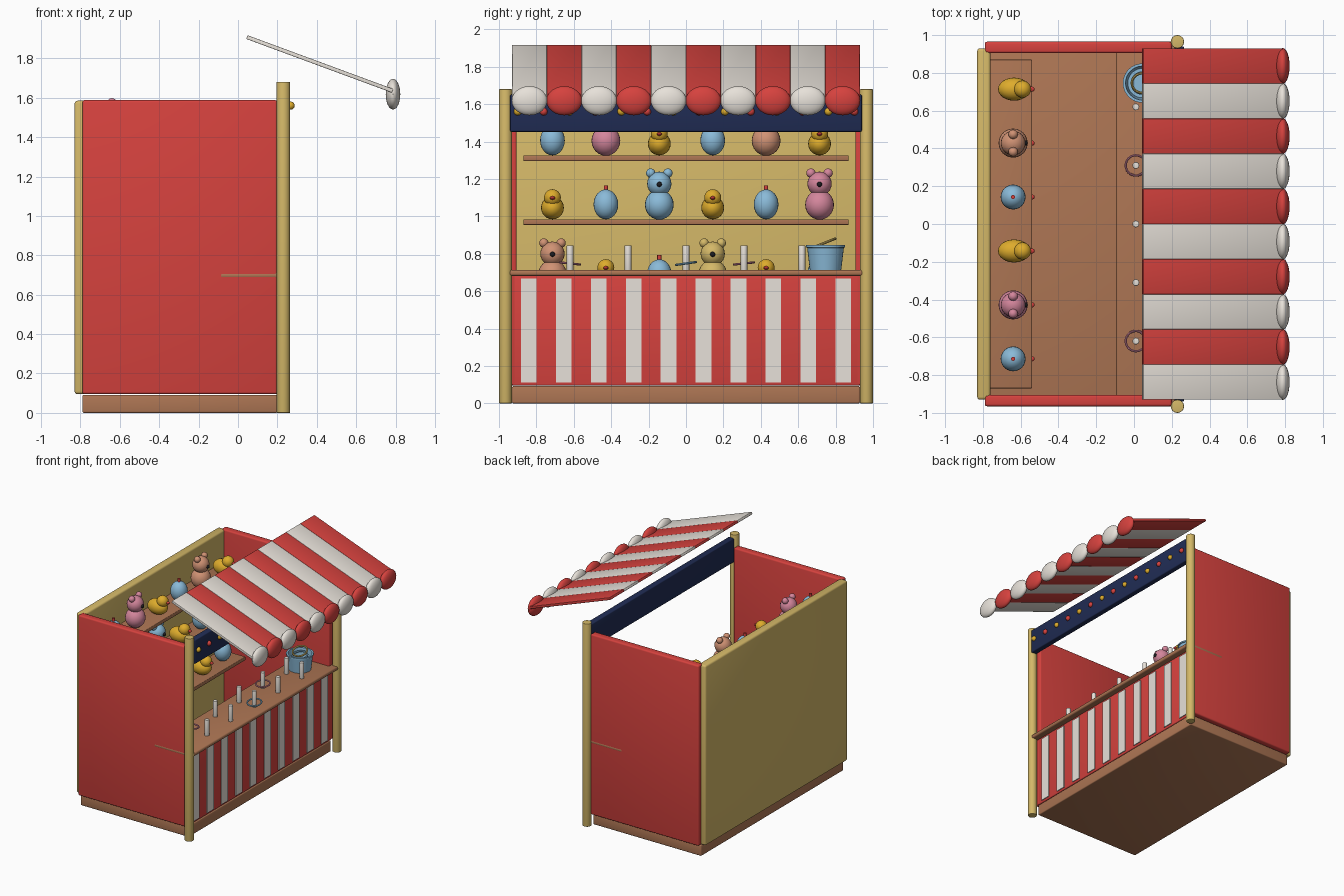
import bpy, math
from mathutils import Vector

if "Cube" in bpy.data.objects:
    bpy.data.objects.remove(bpy.data.objects["Cube"])

# ---------- colours ----------
def srgb(r, g, b):
    f = lambda c: c / 12.92 if c <= 0.04045 else ((c + 0.055) / 1.055) ** 2.4
    return (f(r / 255), f(g / 255), f(b / 255), 1.0)

COLOURS = {
    "red": (214, 66, 62), "white": (232, 226, 218), "tan": (212, 184, 104),
    "brown": (174, 118, 84), "navy": (32, 44, 84), "gold": (222, 172, 44),
    "sky_blue": (138, 186, 216), "pink": (212, 134, 156),
    "peach": (208, 146, 116), "black": (28, 28, 32),
}
MATS = {}
for key, rgb in COLOURS.items():
    MATS[key] = bpy.data.materials.new(key)
    MATS[key].diffuse_color = srgb(*rgb)

# ---------- helpers ----------
def finish(name, colour, bevel=0.0):
    ob = bpy.context.object
    ob.name = name
    ob.data.materials.append(MATS[colour])
    bpy.ops.object.transform_apply(location=False, rotation=True, scale=True)
    if bevel:
        m = ob.modifiers.new("Bevel", "BEVEL")
        m.width, m.segments = bevel, 3
        bpy.ops.object.modifier_apply(modifier=m.name)
    bpy.ops.object.shade_smooth_by_angle(angle=math.radians(35))
    return ob

def box(name, colour, x, y, z, bevel=0.0):
    """Box given by (min, max) ranges."""
    bpy.ops.mesh.primitive_cube_add(size=1, location=[(a + b) / 2 for a, b in (x, y, z)])
    bpy.context.object.scale = [b - a for a, b in (x, y, z)]
    return finish(name, colour, bevel)

def ball(name, colour, loc, radii, seg=24):
    bpy.ops.mesh.primitive_uv_sphere_add(segments=seg, ring_count=seg // 2, radius=1, location=loc)
    bpy.context.object.scale = radii if isinstance(radii, tuple) else (radii,) * 3
    return finish(name, colour)

def rod(name, colour, x, y, z0, z1, r, bevel=0.0, seg=24):
    bpy.ops.mesh.primitive_cylinder_add(vertices=seg, radius=r, depth=z1 - z0,
                                        location=(x, y, (z0 + z1) / 2))
    return finish(name, colour, bevel)

def ring(name, colour, loc, r, thick, tilt):
    bpy.ops.mesh.primitive_torus_add(major_segments=32, minor_segments=8, major_radius=r,
                                     minor_radius=thick, location=loc,
                                     rotation=(math.radians(tilt), 0, 0))
    return finish(name, colour)

def lathe(name, colour, loc, profile, seg=32):
    verts, faces, n = [], [], len(profile)
    for i in range(seg):
        a = 2 * math.pi * i / seg
        verts += [(r * math.cos(a), r * math.sin(a), z) for r, z in profile]
    for i in range(seg):
        j = (i + 1) % seg
        faces += [(i*n + k, j*n + k, j*n + k + 1, i*n + k + 1) for k in range(n - 1)]
    faces.append([i * n for i in reversed(range(seg))])
    faces.append([i * n + n - 1 for i in range(seg)])
    me = bpy.data.meshes.new(name)
    me.from_pydata(verts, [], faces)
    ob = bpy.data.objects.new(name, me)
    ob.location = loc
    bpy.context.collection.objects.link(ob)
    bpy.ops.object.select_all(action='DESELECT')
    ob.select_set(True)
    bpy.context.view_layer.objects.active = ob
    return finish(name, colour)

# ---------- booth shell ----------
box("base", "brown", (-0.79, 0.2), (-0.93, 0.93), (0, 0.092), 0.008)
box("back_wall", "tan", (-0.83, -0.76), (-0.93, 0.93), (0.095, 1.585), 0.015)
for side, s in (("left", -1), ("right", 1)):
    box(f"{side}_wall", "red", (-0.79, 0.2), tuple(sorted((s * 0.905, s * 0.965))),
        (0.095, 1.588), 0.012)
    rod(f"{side}_post", "tan", 0.23, s * 0.965, 0, 1.68, 0.035, 0.004)

# ---------- counter with striped front ----------
box("counter_front", "red", (0.15, 0.2), (-0.93, 0.93), (0.095, 0.69), 0.008)
for i in range(10):
    y = -0.84 + i * 0.1867
    box(f"counter_stripe_{i}", "white", (0.199, 0.207), (y - 0.042, y + 0.042), (0.112, 0.667))
box("counter_top", "brown", (-0.095, 0.255), (-0.966, 0.966), (0.682, 0.714), 0.012)

# ---------- sign board with bulbs ----------
box("sign_board", "navy", (0.215, 0.265), (-0.94, 0.94), (1.452, 1.652), 0.008)
for i in range(14):
    ball(f"sign_bulb_{i}", "red" if i % 2 else "gold",
         (0.267, -0.9 + i * 1.8 / 13, 1.56), 0.021, 12)

# ---------- striped awning with scalloped edge ----------
top, low = Vector((0.045, 0, 1.908)), Vector((0.785, 0, 1.635))
mid, run = (top + low) / 2, low - top
for i in range(10):
    y, colour = -0.837 + i * 0.186, "red" if i % 2 else "white"
    bpy.ops.mesh.primitive_cube_add(size=1, location=(mid.x, y, mid.z),
                                    rotation=(0, math.atan2(-run.z, run.x), 0))
    bpy.context.object.scale = (run.length, 0.186, 0.02)
    finish(f"awning_stripe_{i}", colour, 0.003)
    ball(f"awning_scallop_{i}", colour, (0.787, y, 1.618), (0.037, 0.095, 0.078))

# ---------- prize shelves ----------
SHELVES = [0.61, 0.984, 1.326]
for i, z in enumerate(SHELVES):
    box(f"shelf_{i}", "brown", (-0.77, -0.54), (-0.87, 0.87), (z - 0.03, z), 0.005)

def bear(n, y, z, colour):
    x = -0.64
    ball(f"bear_body_{n}", colour, (x, y, z + 0.078), (0.077, 0.077, 0.08))
    ball(f"bear_head_{n}", colour, (x, y, z + 0.19), 0.065)
    for s in (-1, 1):
        ball(f"bear_ear_{n}", colour, (x, y + s * 0.046, z + 0.247), 0.025, 16)
    ball(f"bear_nose_{n}", "black", (x + 0.064, y, z + 0.187), 0.014, 12)

def duck(n, y, z, _):
    ball(f"duck_body_{n}", "gold", (-0.635, y, z + 0.062), (0.085, 0.061, 0.062))
    ball(f"duck_head_{n}", "gold", (-0.59, y, z + 0.116), 0.045)
    ball(f"duck_beak_{n}", "red", (-0.542, y, z + 0.114), (0.016, 0.014, 0.01), 12)

def bottle(n, y, z, _):
    ball(f"bottle_body_{n}", "sky_blue", (-0.64, y, z + 0.08), (0.066, 0.066, 0.08))
    rod(f"bottle_stopper_{n}", "red", -0.64, y, z + 0.14, z + 0.182, 0.011, seg=12)

# prizes repeat in threes, shifted by one on each shelf
KINDS = [bear, duck, bottle]
BEAR_COLOURS = [["peach", "tan"], ["sky_blue", "pink"], ["pink", "peach"]]
for row, z in enumerate(SHELVES):
    for i in range(6):
        kind = KINDS[(i + row) % 3]
        kind(f"{row}_{i}", -0.714 + i * 0.2856, z, BEAR_COLOURS[row][i // 3])

# ---------- ring toss game on the counter ----------
for i in range(5):
    for x in (0.01, 0.15):
        rod(f"peg_{i}", "white", x, -0.62 + i * 0.31, 0.71, 0.845, 0.018, 0.004, 16)
ring("toss_ring_back_left", "pink", (0.01, -0.62, 0.748), 0.054, 0.006, -6)
ring("toss_ring_front_middle", "sky_blue", (0.15, 0.0, 0.748), 0.054, 0.006, 8)
ring("toss_ring_back_right", "pink", (0.01, 0.31, 0.748), 0.054, 0.006, 6)

# ---------- bucket holding spare rings ----------
lathe("bucket", "sky_blue", (0.045, 0.746, 0.714),
      [(0.084, 0), (0.098, 0.118), (0.104, 0.12), (0.104, 0.132), (0.09, 0.132), (0.078, 0.03)])
ring("spare_ring_tan", "tan", (0.045, 0.746, 0.86), 0.056, 0.007, 22)
ring("spare_ring_blue", "sky_blue", (0.045, 0.746, 0.825), 0.056, 0.007, 10)

for m in bpy.data.materials:
    if m.users and not m.is_grease_pencil:
        m.use_nodes = True
        m.node_tree.nodes["Principled BSDF"].inputs["Base Color"].default_value = m.diffuse_color
